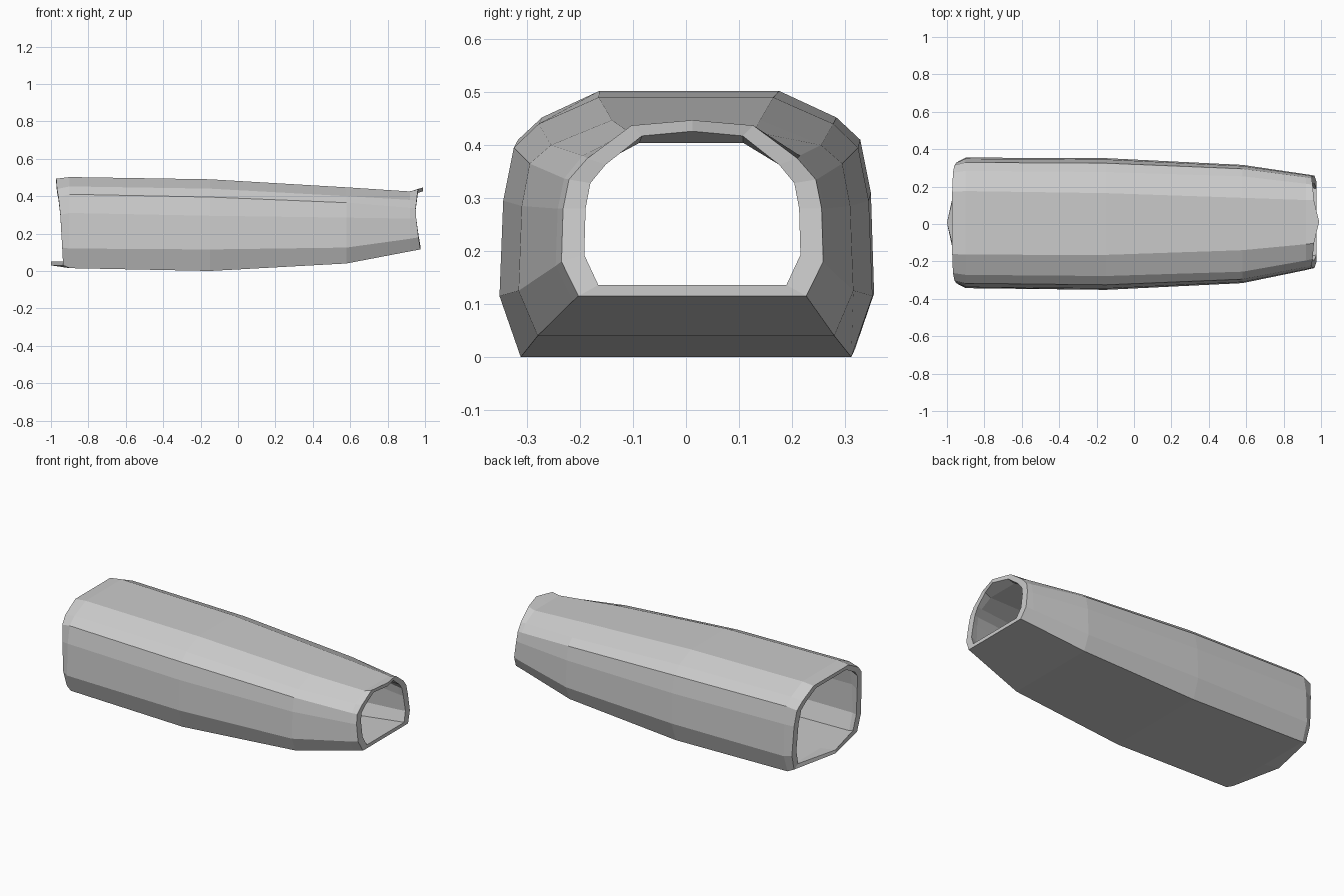
import bpy, bmesh

if "Cube" in bpy.data.objects:
    bpy.data.objects.remove(bpy.data.objects["Cube"])

# Half cross-sections (y, z), bottom corner up to the roof edge, along x.
# Each: x, y offset, half profile
SECTIONS = [
    (-0.965, 0.006, [(.300, .030), (.328, .125), (.322, .300), (.308, .395), (.268, .438), (.166, .493)]),
    (-0.900, 0.006, [(.313, .015), (.349, .120), (.343, .310), (.323, .410), (.278, .452), (.170, .502)]),
    (-0.150, 0.000, [(.312, .000), (.352, .115), (.345, .295), (.325, .395), (.278, .440), (.165, .490)]),
    (0.580, 0.000, [(.280, .040), (.316, .125), (.310, .285), (.295, .365), (.255, .400), (.140, .447)]),
    (0.920, 0.010, [(.224, .105), (.256, .172), (.252, .280), (.240, .337), (.205, .380), (.118, .425)]),
    (0.960, 0.012, [(.215, .115), (.247, .180), (.244, .280), (.233, .335), (.198, .375), (.115, .437)]),
]
# x position of the rim points: bottom centre, six profile points, top centre
LEFT_RIM = [-1.0, -.935, -.94, -.95, -.96, -.968, -.972, -.972]
RIGHT_RIM = [.975, .975, .965, .953, .95, .955, .962, .99]


def make_ring(bm, index, inner):
    x, oy, half = SECTIONS[index]
    top = half[-1][1] + (.010 if index == 5 else 0)
    pts = [(0, half[0][1])] + half + [(0, top)]
    if inner:  # shrink the section towards its centre for the wall
        zc = (half[0][1] + top) / 2
        sy = 1 - .043 / half[1][0]
        sz = 1 - .021 / (top - zc)
        pts = [(y * sy, zc + (z - zc) * sz) for y, z in pts]
    xs = {0: LEFT_RIM, 5: RIGHT_RIM}.get(index, [x] * 8)
    right = [(xs[i], y + oy, z) for i, (y, z) in enumerate(pts)]
    left = [(xs[i], -pts[i][0] + oy, pts[i][1]) for i in range(6, 0, -1)]
    return [bm.verts.new(p) for p in right + left]


def bridge(bm, a, b):
    n = len(a)
    for i in range(n):
        j = (i + 1) % n
        bm.faces.new((a[i], a[j], b[j], b[i]))


# Hollow tapered sleeve: outer skin, inner skin and the two rims
bm = bmesh.new()
outer = [make_ring(bm, i, False) for i in range(6)]
inner = [make_ring(bm, i, True) for i in range(6)]
loop = outer + inner[::-1]
for i in range(len(loop)):
    bridge(bm, loop[i], loop[(i + 1) % len(loop)])
bmesh.ops.recalc_face_normals(bm, faces=bm.faces[:])
mesh = bpy.data.meshes.new("tapered_sleeve")
bm.to_mesh(mesh)
bm.free()
sleeve = bpy.data.objects.new("tapered_sleeve", mesh)
bpy.context.collection.objects.link(sleeve)
